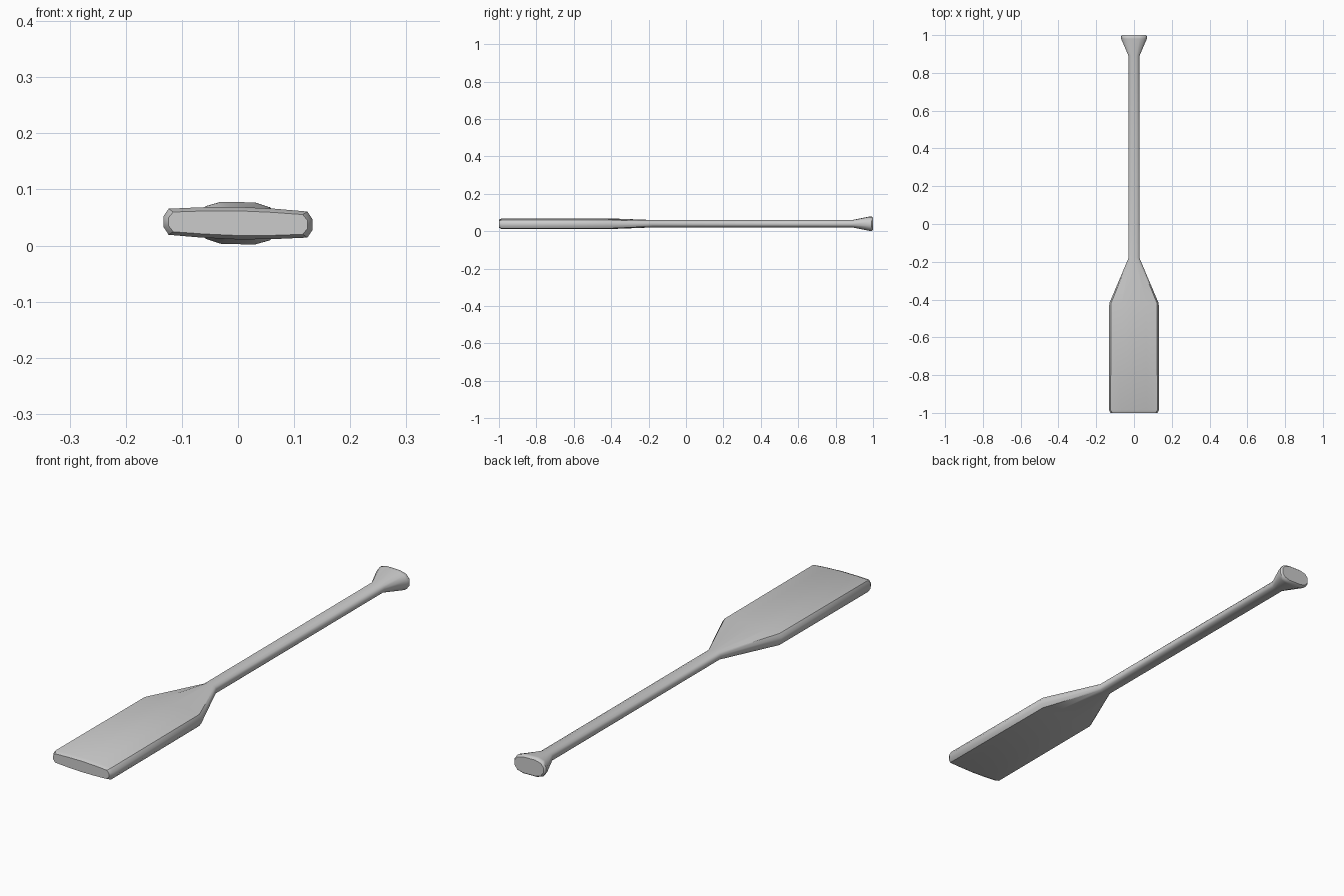
import bpy, bmesh

if "Cube" in bpy.data.objects:
    bpy.data.objects.remove(bpy.data.objects["Cube"])

# Quarter cross-sections (unit half width, unit half height), edge to centre
BLADE = [(1, .32), (.93, .80), (.5, .93), (0, 1)]
SHAFT = [(1, .30), (.82, .70), (.45, .95), (0, 1)]
GRIP = [(1, .32), (.82, .78), (.43, 1), (0, 1)]
MID_Z, TWIST = 0.04, -0.02


def ring(bm, quarter, y, w, h):
    top = quarter + [(-x, z) for x, z in quarter[-2::-1]]
    outline = top + [(x, -z) for x, z in reversed(top)]
    return [bm.verts.new((x * w, y, MID_Z + z * h + TWIST * x * w)) for x, z in outline]


# Stations along the paddle: blade, shoulders, shaft, flared grip
stations = [
    (BLADE, -1.0, .124, .022),
    (BLADE, -.985, .133, .029),
    (BLADE, -.42, .131, .029),
    (SHAFT, -.18, .029, .020),
    (SHAFT, .89, .029, .020),
    (GRIP, .98, .068, .0375),
    (GRIP, .993, .070, .0375),
    (GRIP, 1.0, .064, .032),
]

bm = bmesh.new()
rings = [ring(bm, *s) for s in stations]
n = len(rings[0])
for a, b in zip(rings, rings[1:]):
    for i in range(n):
        j = (i + 1) % n
        bm.faces.new((a[i], a[j], b[j], b[i]))
bm.faces.new(rings[0])
bm.faces.new(rings[-1])
bmesh.ops.recalc_face_normals(bm, faces=bm.faces)

mesh = bpy.data.meshes.new("paddle")
bm.to_mesh(mesh)
bm.free()
paddle = bpy.data.objects.new("paddle", mesh)
bpy.context.collection.objects.link(paddle)

# Smooth body with crisp ends
bpy.context.view_layer.objects.active = paddle
paddle.select_set(True)
bpy.ops.object.shade_smooth_by_angle(angle=0.75)
